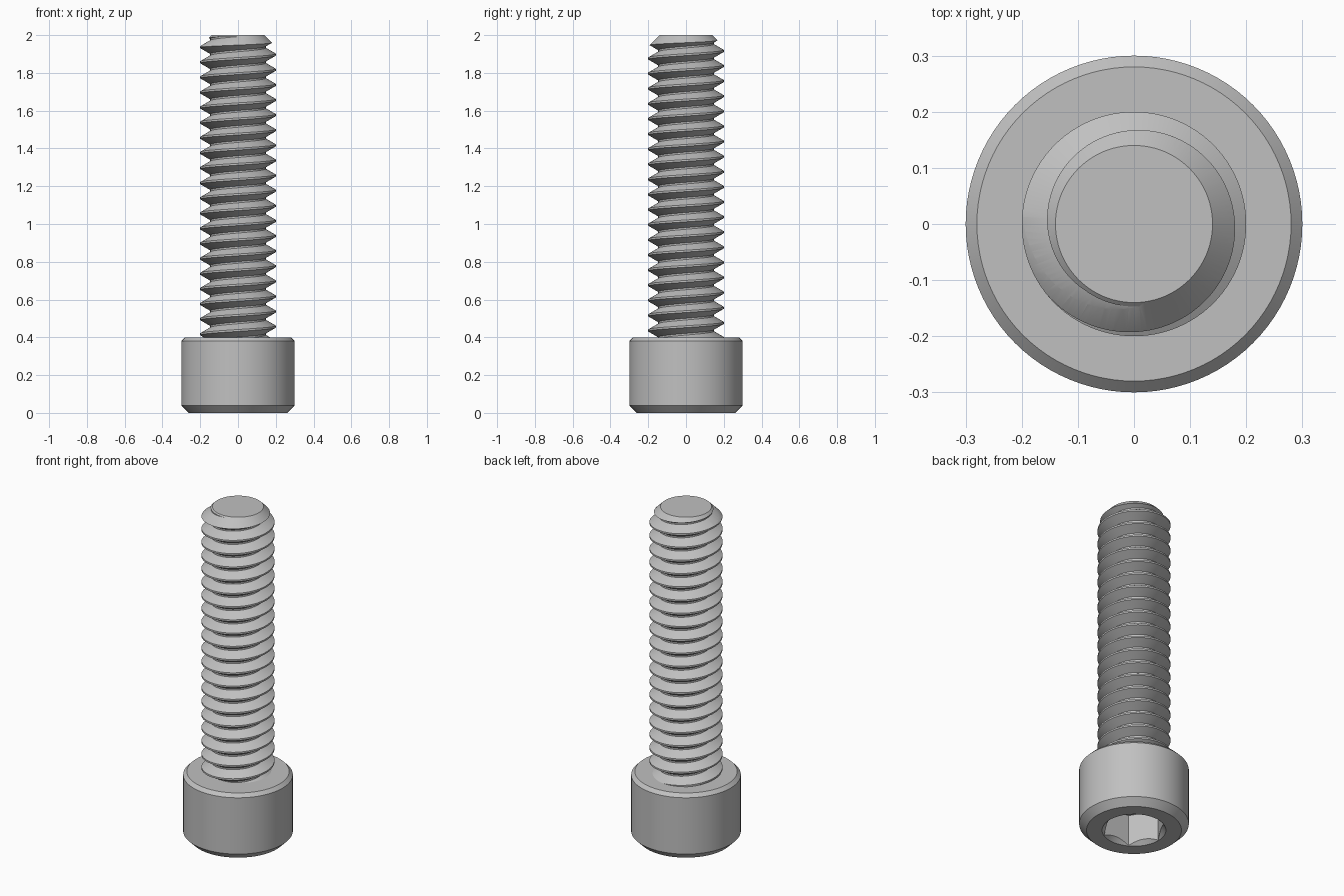
import bpy, bmesh
from math import pi, tan, sin, cos, radians

cube = bpy.data.objects.get("Cube")
if cube:
    bpy.data.objects.remove(cube, do_unlink=True)

# Main dimensions
MAJOR, ROOT, PITCH = 0.2, 0.147, 0.08
HEAD_R, HEAD_H, LENGTH = 0.3, 0.4, 2.0
CREST_Z = 1.9765          # height of a crest on the +x side
STEPS = 96                # segments per turn

steel = bpy.data.materials.new("grey steel")
grey = (0.53, 0.53, 0.53, 1)
steel.diffuse_color = grey
steel.use_nodes = True
steel.node_tree.nodes["Principled BSDF"].inputs["Base Color"].default_value = grey


def finish(bm, name):
    bmesh.ops.recalc_face_normals(bm, faces=bm.faces)
    mesh = bpy.data.meshes.new(name)
    bm.to_mesh(mesh)
    bm.free()
    obj = bpy.data.objects.new(name, mesh)
    mesh.materials.append(steel)
    bpy.context.collection.objects.link(obj)
    return obj


def lathe(name, profile, sides=STEPS):
    """Turn a closed (radius, height) profile that starts and ends on the axis."""
    bm = bmesh.new()
    rings = [[bm.verts.new((r * cos(2 * pi * i / sides), r * sin(2 * pi * i / sides), z))
              for i in range(sides)] for r, z in profile]
    for low, high in zip(rings, rings[1:]):
        for i in range(sides):
            j = (i + 1) % sides
            bm.faces.new((low[i], low[j], high[j], high[i]))
    bm.faces.new(rings[0])
    bm.faces.new(rings[-1])
    return finish(bm, name)


def select(obj):
    bpy.ops.object.select_all(action='DESELECT')
    obj.select_set(True)
    bpy.context.view_layer.objects.active = obj


def cut(obj, cutter, operation):
    select(obj)
    mod = obj.modifiers.new("cut", 'BOOLEAN')
    mod.object, mod.operation, mod.solver = cutter, operation, 'EXACT'
    bpy.ops.object.modifier_apply(modifier=mod.name)
    bpy.data.objects.remove(cutter, do_unlink=True)


def helical_rod(name, turns):
    """Solid rod with a right-hand 60 degree thread, one profile column per step."""
    half_crest = PITCH / 16
    flank = (MAJOR - ROOT) * tan(radians(30))
    tooth = [(MAJOR, -half_crest), (MAJOR, half_crest),
             (ROOT, half_crest + flank), (ROOT, PITCH - half_crest - flank)]
    start = CREST_Z - (turns - 2) * PITCH
    profile = [(r, start + t * PITCH + z) for t in range(turns) for r, z in tooth]
    profile.append((MAJOR, start + turns * PITCH - half_crest))

    bm = bmesh.new()
    columns = []
    for i in range(STEPS):
        a = 2 * pi * i / STEPS
        columns.append([bm.verts.new((r * cos(a), r * sin(a), z + PITCH * i / STEPS))
                        for r, z in profile])
    # The last column joins the first one a whole pitch higher
    for i in range(STEPS):
        here = columns[i]
        there = columns[i + 1] if i + 1 < STEPS else columns[0][len(tooth):]
        for k in range(len(there) - 1):
            bm.faces.new((here[k], there[k], there[k + 1], here[k + 1]))
    # Close the last open tooth, then fan each end to the axis
    middle = (profile[0][1] + profile[-1][1]) / 2
    rim = [e for e in bm.edges if e.is_boundary]
    bottom = bm.verts.new((0, 0, profile[0][1] + PITCH / 2))
    top = bm.verts.new((0, 0, profile[-1][1] + PITCH / 2))
    for e in rim:
        a, b = e.verts
        bm.faces.new((a, b, bottom if a.co.z < middle else top))
    return finish(bm, name)


# Cap head with chamfered rims
head = lathe("head", [(0.26, 0), (HEAD_R, 0.04), (HEAD_R, HEAD_H - 0.02),
                      (HEAD_R - 0.02, HEAD_H)])
# Hexagonal drive socket with a countersunk mouth
hexagon_r = 0.15 / cos(pi / 6)
cut(head, lathe("socket_cutter", [(hexagon_r, -0.05), (hexagon_r, 0.19)], 6), 'DIFFERENCE')
cut(head, lathe("countersink_cutter", [(0.195, -0.02), (0.115, 0.06)]), 'DIFFERENCE')

# Threaded shank, trimmed to length with a chamfered tip
shank = helical_rod("threaded_shank", 24)
cut(shank, lathe("tip_cutter", [(0.25, HEAD_H - 0.02), (0.25, LENGTH - 0.11),
                                (0.14, LENGTH)]), 'INTERSECT')

for part in (head, shank):
    select(part)
    bpy.ops.object.shade_smooth_by_angle(angle=radians(20))
